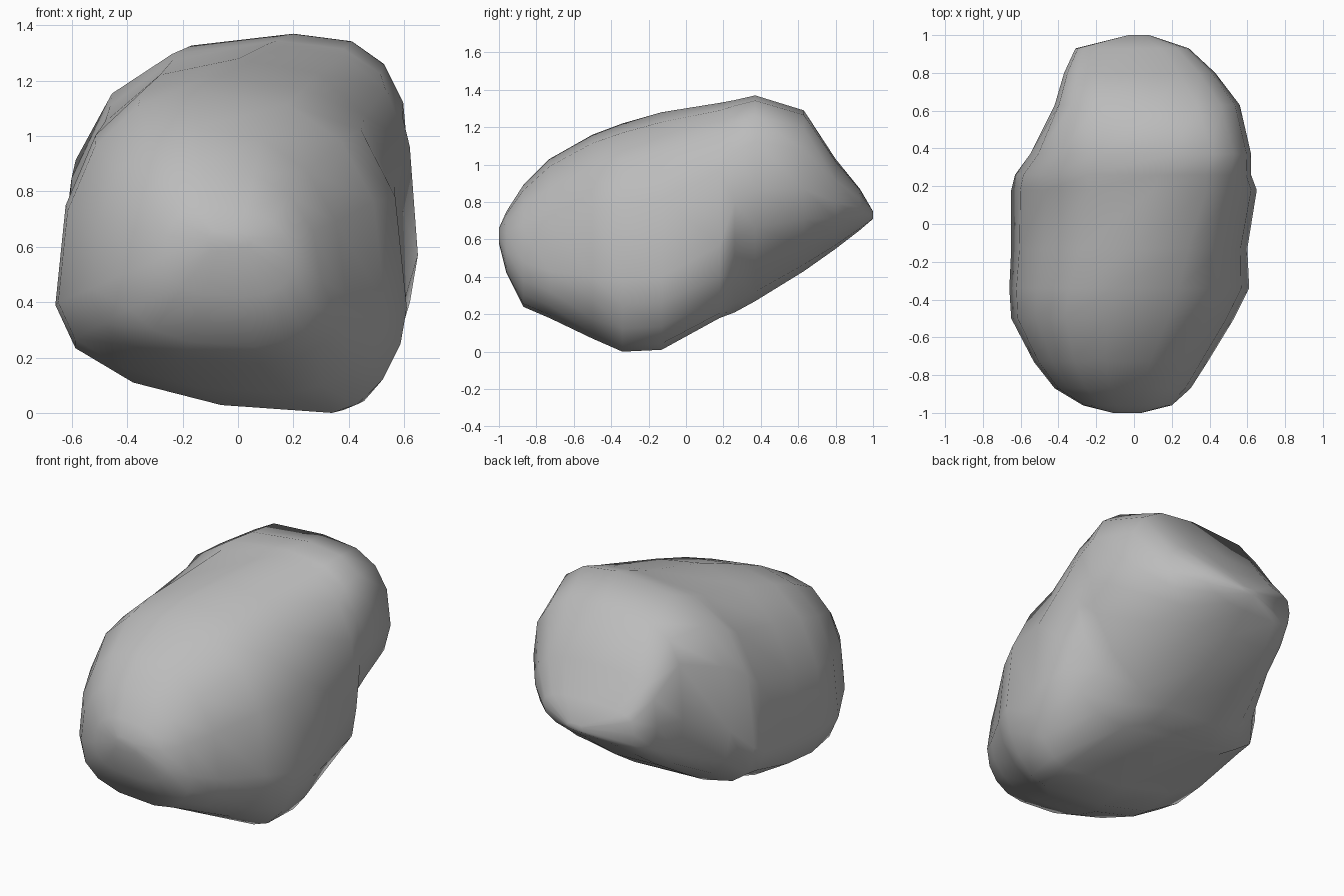
import bpy, bmesh, math
from mathutils import Vector

cube = bpy.data.objects.get("Cube")
if cube:
    bpy.data.objects.remove(cube, do_unlink=True)

# Stone colour
stone = bpy.data.materials.new("stone_grey")
stone.use_nodes = True
colour = (0.5, 0.5, 0.5, 1.0)
stone.diffuse_color = colour
stone.node_tree.nodes["Principled BSDF"].inputs["Base Color"].default_value = colour

# Squareness of each quarter of a cross-section:
# upper right, upper left, lower left, lower right of the stone's own sides
nose = (2.3, 2.3, 2.2, 2.6)
belly = (2.3, 2.6, 1.8, 2.1)
shoulder = (2.4, 2.9, 2.3, 2.4)
rear = (2.7, 2.8, 1.8, 3.2)
tail = (3.8, 2.7, 1.9, 4.5)

# Cross-sections from front to back: squareness, y, then the (x, z) of the
# right-hand, top, left-hand and bottom extremes of the stone
sections = [
    (nose, -1, (-.11, .62), (-.07, .66), (.04, .61), (-.04, .58)),
    (nose, -.96, (-.27, .56), (-.1, .75), (.2, .54), (.02, .42)),
    (nose, -.87, (-.42, .5), (-.13, .89), (.3, .48), (.06, .24)),
    (nose, -.73, (-.53, .45), (-.15, 1.03), (.39, .43), (.08, .18)),
    (belly, -.5, (-.65, .4), (-.14, 1.16), (.53, .4), (.18, .07)),
    (belly, -.34, (-.66, .39), (-.1, 1.22), (.61, .38), (.34, 0)),
    (belly, -.13, (-.65, .4), (0, 1.28), (.6, .4), (.38, .01)),
    (shoulder, .18, (-.65, .45), (.1, 1.33), (.65, .57), (.22, .18)),
    (rear, .26, (-.63, .5), (.14, 1.345), (.62, .8), (.1, .21)),
    (rear, .37, (-.55, .62), (.2, 1.37), (.62, .87), (.08, .27)),
    (tail, .63, (-.42, .75), (.12, 1.29), (.56, .87), (.02, .43)),
    (tail, .8, (-.37, .76), (.05, 1.03), (.43, .8), (0, .55)),
    (tail, .93, (-.31, .75), (0, .87), (.29, .77), (0, .65)),
    (tail, 1, (-.03, .73), (.02, .75), (.08, .73), (.02, .71)),
]

STEPS = 4


def quarter(start, end, start_is_side, power):
    """Rounded corner running from one extreme point towards the next."""
    side, pole = (start, end) if start_is_side else (end, start)
    points = []
    for step in range(STEPS):
        angle = math.pi / 2 * step / STEPS
        if not start_is_side:
            angle = math.pi / 2 - angle
        across = math.cos(angle) ** (2 / power) if angle < math.pi / 2 else 0
        along = math.sin(angle) ** (2 / power) if angle > 0 else 0
        x = pole[0] + (side[0] - pole[0]) * across
        z = side[1] + (pole[1] - side[1]) * along
        points.append((x, z))
    return points


def ring(extremes, squareness):
    outline = []
    for i, power in enumerate(squareness):
        following = extremes[(i + 1) % len(extremes)]
        outline += quarter(extremes[i], following, i % 2 == 0, power)
    return outline


# Boulder: skin the cross-sections and close both ends
bm = bmesh.new()
rings = []
for squareness, y, *extremes in sections:
    outline = ring(extremes, squareness)
    rings.append([bm.verts.new(Vector((x, y, z))) for x, z in outline])
for front, back in zip(rings, rings[1:]):
    count = len(front)
    for i in range(count):
        j = (i + 1) % count
        bm.faces.new((front[i], front[j], back[j], back[i]))
bm.faces.new(rings[0])
bm.faces.new(rings[-1])
bmesh.ops.recalc_face_normals(bm, faces=bm.faces)

mesh = bpy.data.meshes.new("boulder")
bm.to_mesh(mesh)
bm.free()
mesh.materials.append(stone)
boulder = bpy.data.objects.new("boulder", mesh)
bpy.context.collection.objects.link(boulder)

# Smooth shading that keeps the sharpest breaks
bpy.ops.object.select_all(action="DESELECT")
boulder.select_set(True)
bpy.context.view_layer.objects.active = boulder
bpy.ops.object.shade_smooth_by_angle(angle=math.radians(50))
